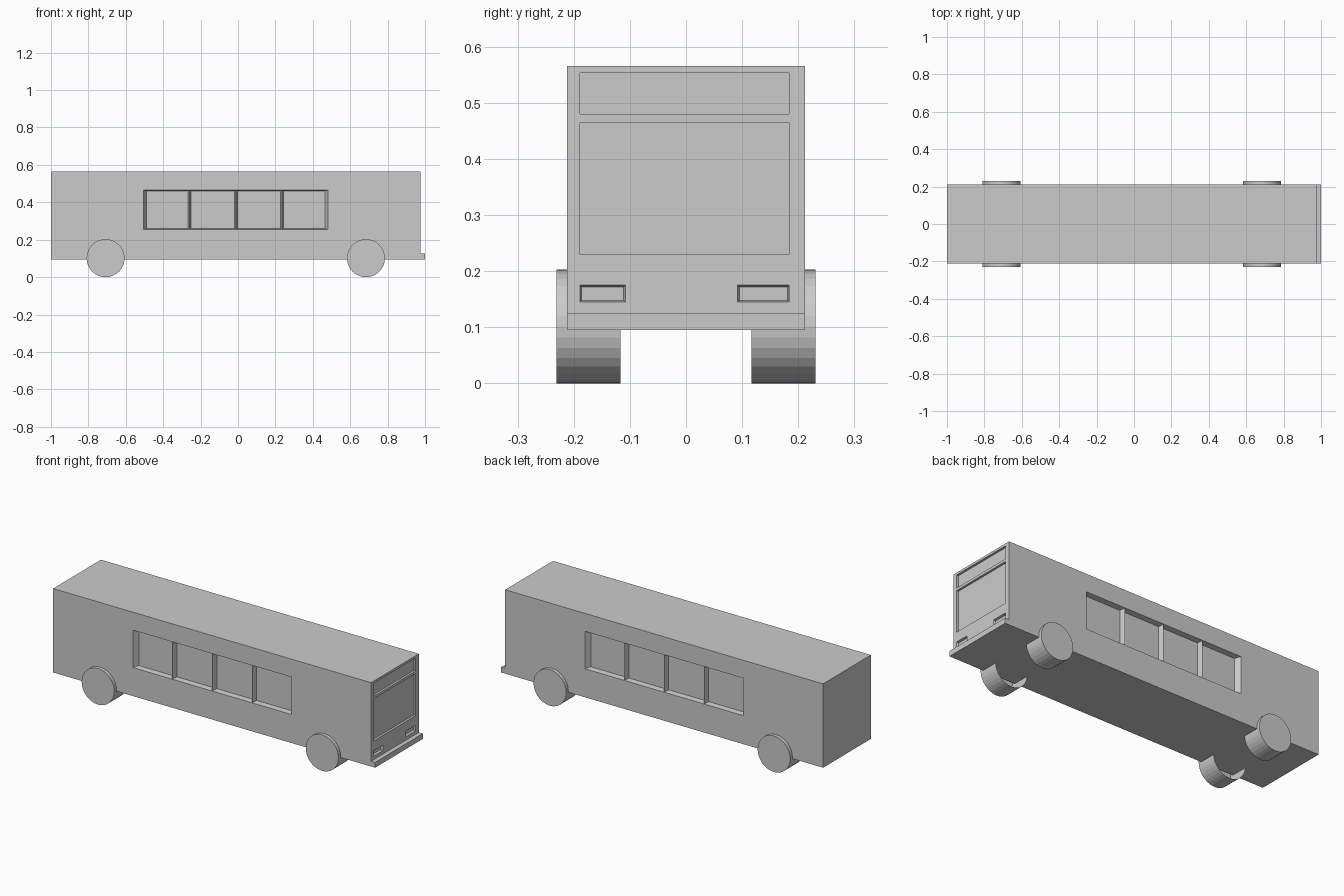
import bpy, bmesh, math
from mathutils import Matrix

if "Cube" in bpy.data.objects:
    bpy.data.objects.remove(bpy.data.objects["Cube"])

grey = bpy.data.materials.new("plain grey")
grey.diffuse_color = (0.6, 0.6, 0.6, 1)
grey.use_nodes = True
grey.node_tree.nodes["Principled BSDF"].inputs["Base Color"].default_value = grey.diffuse_color

X0, X1, W, Z0, Z1 = -1.0, 0.975, 0.212, 0.095, 0.566


def finish(bm, name):
    bmesh.ops.remove_doubles(bm, verts=bm.verts, dist=1e-5)
    me = bpy.data.meshes.new(name)
    bm.to_mesh(me)
    bm.free()
    me.materials.append(grey)
    ob = bpy.data.objects.new(name, me)
    bpy.context.collection.objects.link(ob)
    return ob


def wall(bm, f, u_ends, v_ends, holes=(), flip=False):
    """Flat wall f(u, v, depth) with tapered recesses.
    hole = (u0, u1, v0, v1, taper at u0, taper at u1, taper in v, depth)"""
    def quad(*pts):
        vs = [bm.verts.new(f(*p)) for p in pts]
        bm.faces.new(vs[::-1] if flip else vs)

    us = sorted(set(u_ends) | {u for h in holes for u in h[:2]})
    vs = sorted(set(v_ends) | {v for h in holes for v in h[2:4]})
    for a, b in zip(us, us[1:]):
        for c, d in zip(vs, vs[1:]):
            mu, mv = (a + b) / 2, (c + d) / 2
            if not any(h[0] < mu < h[1] and h[2] < mv < h[3] for h in holes):
                quad((a, c, 0), (b, c, 0), (b, d, 0), (a, d, 0))
    for a, b, c, d, t0, t1, tv, dep in holes:
        rim = [(a, c, 0), (b, c, 0), (b, d, 0), (a, d, 0)]
        pane = [(a + t0, c + tv, dep), (b - t1, c + tv, dep),
                (b - t1, d - tv, dep), (a + t0, d - tv, dep)]
        quad(*pane)
        for i in range(4):
            j = (i + 1) % 4
            quad(rim[i], rim[j], pane[j], pane[i])


# Body shell: recessed side windows, front panels and headlights
edges = [-0.505, -0.26, -0.012, 0.235, 0.48]
windows = [(a, b, 0.255, 0.465, 0.016 if i == 0 else 0.008,
            0.016 if i == 3 else 0.008, 0.004, 0.03)
           for i, (a, b) in enumerate(zip(edges, edges[1:]))]
front = [(-0.189, 0.184, 0.23, 0.465, 0, 0, 0, 0.012),         # windscreen
         (-0.189, 0.184, 0.48, 0.553, 0, 0, 0, 0.012),         # upper panel
         (-0.189, -0.108, 0.145, 0.175, .003, .003, .003, .012),  # headlights
         (0.092, 0.184, 0.145, 0.175, .003, .003, .003, .012)]
bm = bmesh.new()
wall(bm, lambda u, v, d: (u, -W + d, v), (X0, X1), (Z0, Z1), windows)
wall(bm, lambda u, v, d: (u, W - d, v), (X0, X1), (Z0, Z1), windows, True)
wall(bm, lambda u, v, d: (X1 - d, u, v), (-W, W), (Z0, Z1), front)
wall(bm, lambda u, v, d: (X0, u, v), (-W, W), (Z0, Z1), (), True)
wall(bm, lambda u, v, d: (u, v, Z1), (X0, X1), (-W, W))
wall(bm, lambda u, v, d: (u, v, Z0), (X0, X1), (-W, W), (), True)
finish(bm, "bus_body")

# Bumper across the driving end
bm = bmesh.new()
bmesh.ops.create_cube(bm, size=1, matrix=Matrix.Translation(((X1 + 1) / 2, 0, 0.11))
                      @ Matrix.Diagonal((1 - X1, 2 * W, 0.03, 1)))
finish(bm, "bumper")

# Wheels: capped outside, open inside
R, Y_IN, Y_OUT = 0.1015, 0.117, 0.231
for end, x in (("rear", -0.708), ("front", 0.684)):
    for side, s in (("right", -1), ("left", 1)):
        bm = bmesh.new()
        m = (Matrix.Translation((x, s * (Y_IN + Y_OUT) / 2, R))
             @ Matrix.Rotation(math.pi / 2, 4, 'X'))
        bmesh.ops.create_cone(bm, cap_ends=True, segments=32, radius1=R, radius2=R,
                              depth=Y_OUT - Y_IN, matrix=m)
        bm.normal_update()
        inner = [f for f in bm.faces if f.normal.y * s < -0.9]
        bmesh.ops.delete(bm, geom=inner, context='FACES_ONLY')
        finish(bm, f"{end}_{side}_wheel")
